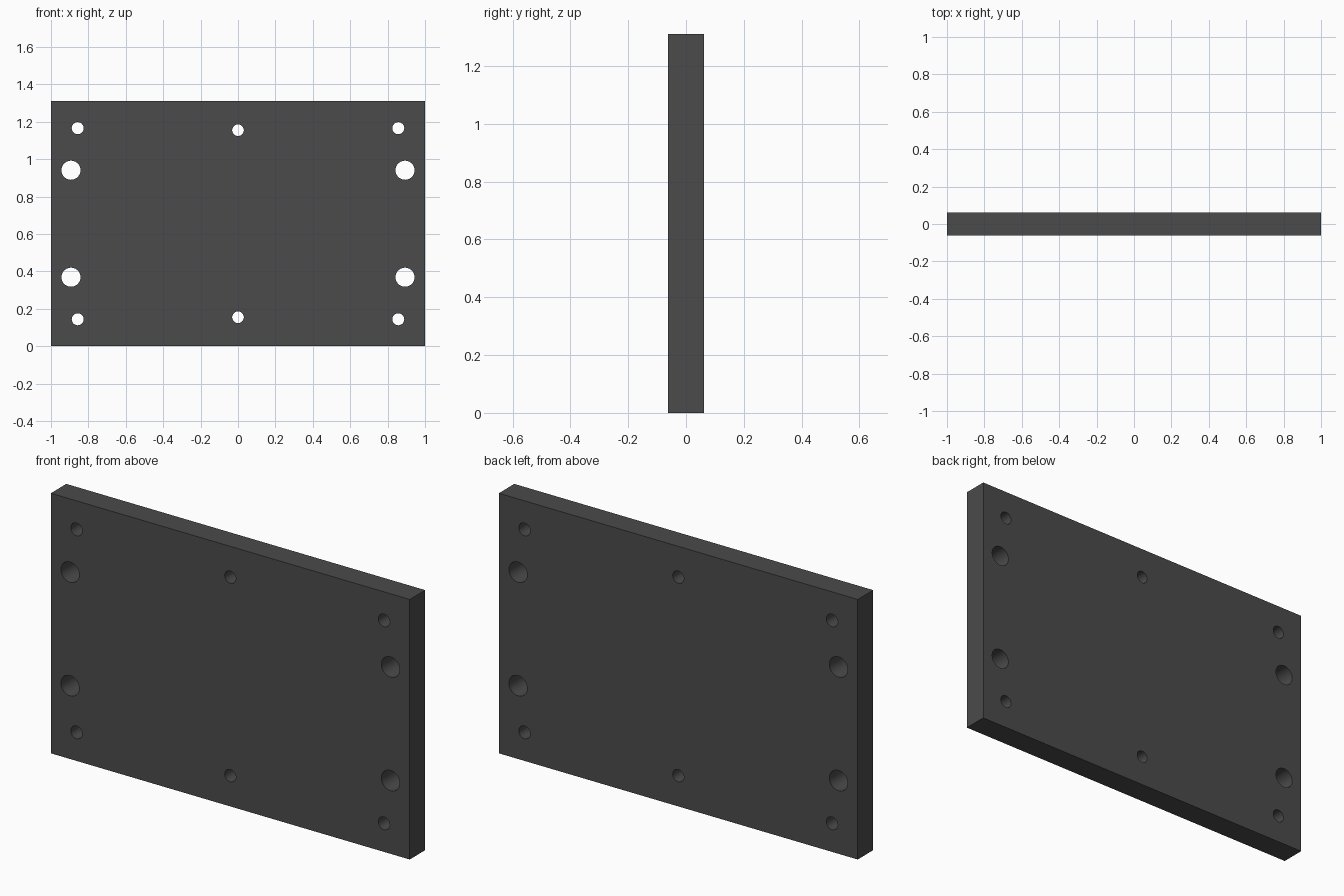
import bpy, bmesh, math
from mathutils import Matrix

if "Cube" in bpy.data.objects:
    bpy.data.objects.remove(bpy.data.objects["Cube"])

WIDTH, HEIGHT, DEPTH = 2.0, 1.31, 0.123
MID = HEIGHT / 2

# Drill holes: (x offset, z offset from the middle, radius), mirrored below
HOLES = [(0.857, 0.511, 0.032),   # corner screw holes
         (0.893, 0.286, 0.051),   # large side holes
         (0.0, 0.50, 0.031)]      # centre screw holes


def make_object(name, bm):
    mesh = bpy.data.meshes.new(name)
    bm.to_mesh(mesh)
    bm.free()
    obj = bpy.data.objects.new(name, mesh)
    bpy.context.collection.objects.link(obj)
    return obj


# Flat rectangular plate
bm = bmesh.new()
bmesh.ops.create_cube(bm, size=1, matrix=Matrix.Translation((0, 0, MID))
                      @ Matrix.Diagonal((WIDTH, DEPTH, HEIGHT, 1)))
plate = make_object("mounting_plate", bm)

# All drill holes as one cutter
bm = bmesh.new()
for x, z, r in HOLES:
    for px in sorted({x, -x}):
        for pz in (MID + z, MID - z):
            bmesh.ops.create_cone(
                bm, cap_ends=True, segments=48, radius1=r, radius2=r, depth=DEPTH * 2,
                matrix=Matrix.Translation((px, 0, pz)) @ Matrix.Rotation(math.pi / 2, 4, 'X'))
cutter = make_object("hole_cutter", bm)
cutter.hide_render = True

# Drill the plate, then drop the cutter
drill = plate.modifiers.new("drill", 'BOOLEAN')
drill.operation = 'DIFFERENCE'
drill.solver = 'EXACT'
drill.object = cutter
bpy.context.view_layer.objects.active = plate
plate.select_set(True)
bpy.ops.object.modifier_apply(modifier=drill.name)
bpy.data.objects.remove(cutter)
bpy.ops.object.shade_smooth_by_angle(angle=math.radians(30))

# Dark grey finish
dark = bpy.data.materials.new("dark_grey")
dark.diffuse_color = (0.07, 0.07, 0.07, 1)
dark.use_nodes = True
dark.node_tree.nodes["Principled BSDF"].inputs["Base Color"].default_value = dark.diffuse_color
plate.data.materials.clear()
plate.data.materials.append(dark)
